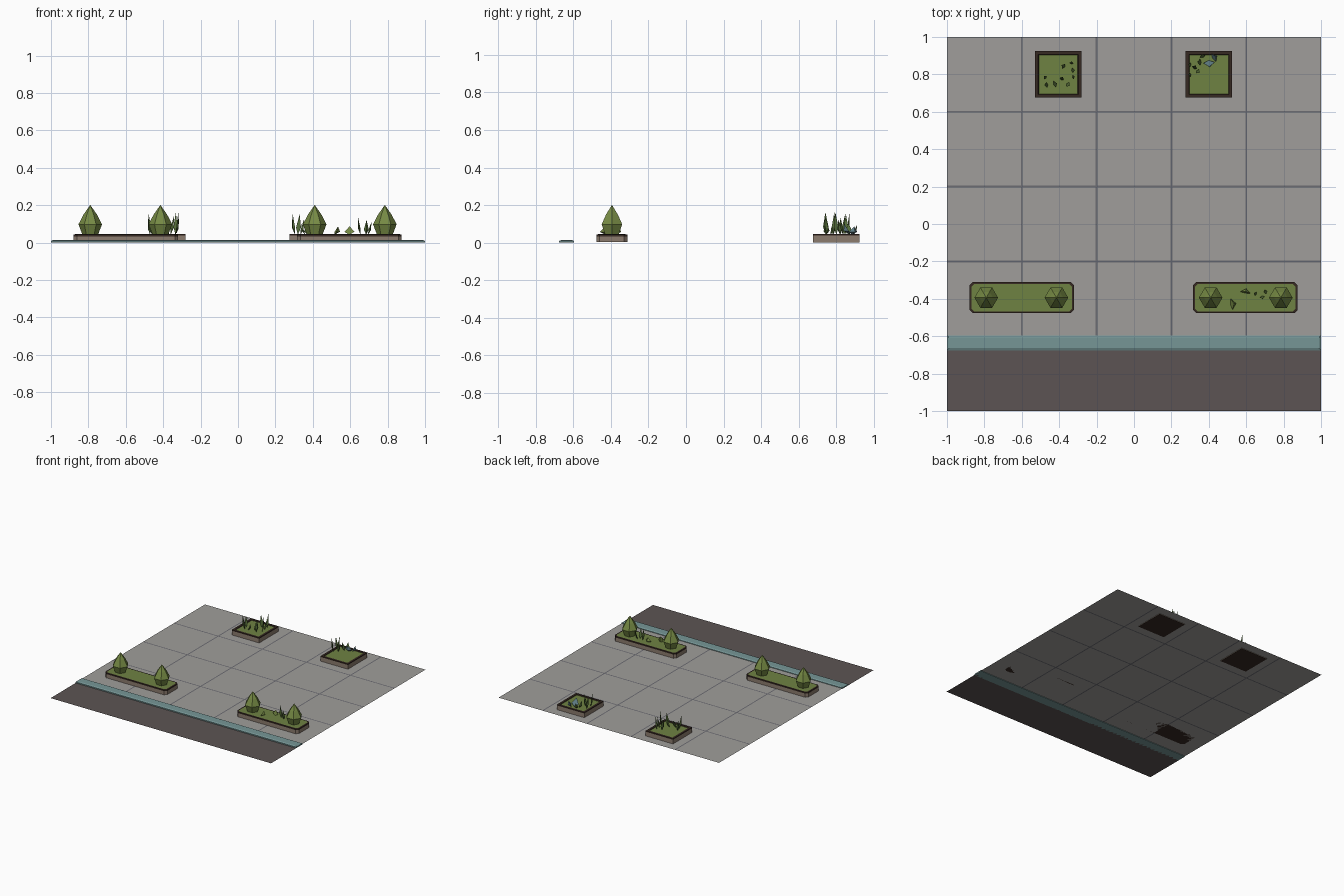
import bpy, bmesh, math
from mathutils import Vector

if "Cube" in bpy.data.objects:
    bpy.data.objects.remove(bpy.data.objects["Cube"])


def mat(name, r, g, b):
    m = bpy.data.materials.new(name)
    lin = lambda c: ((c / 255 + 0.055) / 1.055) ** 2.4
    m.diffuse_color = (lin(r), lin(g), lin(b), 1)
    m.use_nodes = True
    m.node_tree.nodes["Principled BSDF"].inputs["Base Color"].default_value = m.diffuse_color
    return m


PAVING = mat("paving grey", 160, 158, 155)
JOINT = mat("joint grey", 108, 108, 114)
ROAD = mat("asphalt", 92, 84, 83)
KERB = mat("kerb teal", 118, 150, 150)
WALL = mat("planter stone", 140, 124, 110)
RIM = mat("rim brown", 54, 41, 34)
LAWN = mat("lawn green", 110, 130, 66)
BUSH = mat("bush green", 118, 138, 68)
BLADE = mat("grass green", 84, 108, 56)
SUCC = mat("blue leaf", 98, 128, 136)


def finish(name, bm, *mats, normals=True):
    if normals:
        bmesh.ops.recalc_face_normals(bm, faces=bm.faces)
    me = bpy.data.meshes.new(name)
    bm.to_mesh(me)
    bm.free()
    for m in mats:
        me.materials.append(m)
    ob = bpy.data.objects.new(name, me)
    bpy.context.collection.objects.link(ob)
    return ob


def loft(bm, rings, mat_ids):
    """Skin stacked closed rings and cap both ends; mat_ids per band, last = top."""
    vs = [[bm.verts.new(p) for p in r] for r in rings]
    n = len(vs[0])
    for k in range(len(vs) - 1):
        for i in range(n):
            j = (i + 1) % n
            f = bm.faces.new((vs[k][i], vs[k][j], vs[k + 1][j], vs[k + 1][i]))
            f.material_index = mat_ids[k]
    bm.faces.new(vs[0][::-1]).material_index = 1 if len(mat_ids) > 2 else 0
    bm.faces.new(vs[-1]).material_index = mat_ids[-1]


def rect(cx, cy, hx, hy, z, c=0.0):
    """Rectangle ring, corners cut by c when c > 0."""
    if c <= 0:
        return [(cx + sx * hx, cy + sy * hy, z) for sx, sy in ((-1, -1), (1, -1), (1, 1), (-1, 1))]
    p = [(-hx + c, -hy), (hx - c, -hy), (hx, -hy + c), (hx, hy - c),
         (hx - c, hy), (-hx + c, hy), (-hx, hy - c), (-hx, -hy + c)]
    return [(cx + x, cy + y, z) for x, y in p]


# Paving: a sheet cut into slabs, with narrow joint strips
W = 0.005
xs = sorted([-1, 1] + [c + s * W for c in (-0.6, -0.2, 0.2, 0.6) for s in (-1, 1)])
ys = sorted([-0.6, 1] + [c + s * W for c in (-0.2, 0.2, 0.6) for s in (-1, 1)])
bm = bmesh.new()
grid = [[bm.verts.new((x, y, 0.004)) for x in xs] for y in ys]
for j in range(len(ys) - 1):
    for i in range(len(xs) - 1):
        f = bm.faces.new((grid[j][i], grid[j][i + 1], grid[j + 1][i + 1], grid[j + 1][i]))
        f.material_index = 1 if i % 2 or j % 2 else 0
finish("paving", bm, PAVING, JOINT, normals=False)

# Road sheet
bm = bmesh.new()
bm.faces.new([bm.verts.new(p) for p in rect(0, -0.83, 1, 0.17, 0)])
finish("road", bm, ROAD, normals=False)

# Kerb with a bevelled top
bm = bmesh.new()
loft(bm, [rect(0, -0.635, 1, 0.04, 0), rect(0, -0.635, 1, 0.04, 0.009),
          rect(0, -0.635, 0.99, 0.029, 0.014)], [0, 0])
for f in bm.faces:
    f.material_index = 0
finish("kerb", bm, KERB)

# Planters: stone wall, brown rim, slightly sunken or flush lawn
for side, cx in (("left", -0.405), ("right", 0.4)):
    bm = bmesh.new()
    cy = 0.80
    loft(bm, [rect(cx, cy, 0.124, 0.124, 0.0), rect(cx, cy, 0.124, 0.124, 0.038),
              rect(cx, cy, 0.124, 0.124, 0.046), rect(cx, cy, 0.107, 0.107, 0.046, 0),
              rect(cx, cy, 0.104, 0.104, 0.042, 0)], [0, 1, 1, 1, 2])
    finish("square_planter_" + side, bm, WALL, RIM, LAWN)
for side, cx in (("left", -0.60), ("right", 0.595)):
    bm = bmesh.new()
    cy = -0.394
    loft(bm, [rect(cx, cy, 0.28, 0.083, 0.004, 0.018), rect(cx, cy, 0.28, 0.083, 0.034, 0.018),
              rect(cx, cy, 0.28, 0.083, 0.044, 0.018), rect(cx, cy, 0.269, 0.073, 0.045, 0.014)],
         [0, 1, 1, 2])
    finish("long_planter_" + side, bm, WALL, RIM, LAWN)

# Six-sided bushes
for k, x in enumerate((-0.79, -0.415, 0.41, 0.785)):
    bm = bmesh.new()
    ring = lambda r, z: [(x + r * math.cos(a * math.pi / 3), -0.394 + r * math.sin(a * math.pi / 3), z)
                         for a in range(6)]
    loft(bm, [ring(0.042, 0.043), ring(0.063, 0.098), ring(0.036, 0.15), ring(0.001, 0.2)], [0, 0, 0])
    for f in bm.faces:
        f.material_index = 0
    finish(f"bush_{k + 1}", bm, BUSH)


def blade(bm, x, y, w, h, deg, lean):
    """Three-sided leaf, widest a third of the way up, leaning toward deg."""
    a = math.radians(deg)
    d, s = Vector((math.cos(a), math.sin(a), 0)), Vector((-math.sin(a), math.cos(a), 0))
    o = Vector((x, y, 0.042))
    m = o + d * lean * 0.35 + Vector((0, 0, h * 0.35))
    tip = bm.verts.new(o + d * lean + Vector((0, 0, h)))
    root = bm.verts.new(o)
    tri = [bm.verts.new(m + v) for v in (s * w, -s * w, d * w * 0.8)]
    for i in range(3):
        bm.faces.new((tri[i], tri[(i + 1) % 3], tip))
        bm.faces.new((tri[(i + 1) % 3], tri[i], root))


# Grass and leaf tufts: x, y, half width, height, direction, lean
tufts = {
    "grass_left": (BLADE, [(-0.37, 0.84, 0.015, 0.10, 150, 0.02), (-0.335, 0.855, 0.011, 0.12, 80, 0.015),
                           (-0.335, 0.82, 0.013, 0.09, 10, 0.02), (-0.33, 0.785, 0.012, 0.12, 20, 0.012),
                           (-0.36, 0.75, 0.014, 0.10, 330, 0.02), (-0.39, 0.77, 0.012, 0.08, 60, 0.02),
                           (-0.43, 0.745, 0.017, 0.06, 20, 0.02), (-0.46, 0.745, 0.015, 0.12, 190, 0.02),
                           (-0.47, 0.78, 0.012, 0.09, 140, 0.015)]),
    "grass_right": (BLADE, [(0.305, 0.80, 0.013, 0.12, 200, 0.015), (0.32, 0.83, 0.015, 0.11, 60, 0.02),
                            (0.305, 0.85, 0.013, 0.10, 170, 0.015), (0.335, 0.82, 0.012, 0.08, 330, 0.02),
                            (0.36, 0.865, 0.018, 0.06, 180, 0.02), (0.37, 0.89, 0.015, 0.05, 110, 0.02)]),
    "blue_leaf": (SUCC, [(0.40, 0.875, 0.03, 0.06, 275, 0.035), (0.42, 0.885, 0.025, 0.045, 30, 0.02)]),
    "grass_front": (BLADE, [(0.655, -0.375, 0.012, 0.10, 160, 0.015), (0.685, -0.385, 0.013, 0.08, 280, 0.015),
                            (0.695, -0.365, 0.012, 0.07, 20, 0.02)]),
    "low_leaf": (BUSH, [(0.515, -0.43, 0.03, 0.045, 10, 0.02), (0.595, -0.37, 0.027, 0.045, 80, 0.01)]),
}
for name, (m, leaves) in tufts.items():
    bm = bmesh.new()
    for leaf in leaves:
        blade(bm, *leaf)
    finish(name, bm, m)
